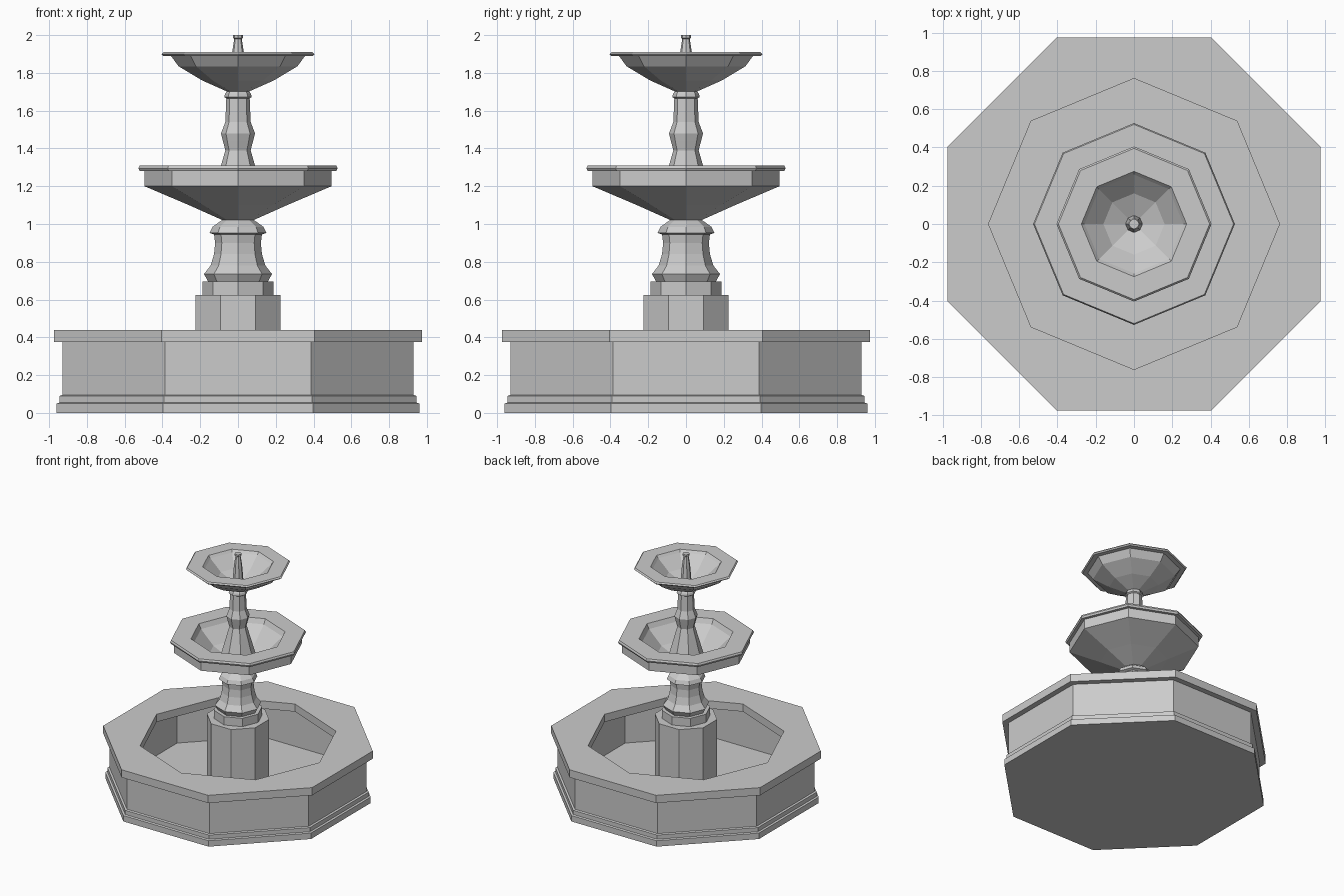
import bpy, bmesh
from math import cos, sin, pi

SIDES = 8
FLAT = 1 / cos(pi / SIDES)   # flat-to-flat half width -> corner radius


def lathe(name, profile):
    """Eight-sided turning. Profile points: (half width, z, flat_front).
    flat_front=1 turns the ring so that a flat faces each axis."""
    bm = bmesh.new()
    rings = []
    for r, z, flat in profile:
        rad = r * FLAT if flat else r
        turn = pi / SIDES if flat else 0
        rings.append([bm.verts.new((rad * cos(2 * pi * i / SIDES + turn),
                                    rad * sin(2 * pi * i / SIDES + turn), z))
                      for i in range(SIDES)])
    for a, b in zip(rings, rings[1:]):
        for i in range(SIDES):
            j = (i + 1) % SIDES
            bm.faces.new((a[i], a[j], b[j], b[i]))
    bm.faces.new(rings[0][::-1])
    bm.faces.new(rings[-1])
    bmesh.ops.recalc_face_normals(bm, faces=bm.faces)
    mesh = bpy.data.meshes.new(name)
    bm.to_mesh(mesh)
    bm.free()
    ob = bpy.data.objects.new(name, mesh)
    bpy.context.collection.objects.link(ob)
    return ob


def turned(points, flat=0):
    return [(r, z, flat) for r, z in points]


# Ground basin: stepped plinth, wall and coping; the coping opening is turned 22.5 degrees
lathe("basin",
      turned([(0.96, 0), (0.96, 0.05), (0.945, 0.055), (0.945, 0.09),
              (0.93, 0.095), (0.93, 0.375), (0.975, 0.375), (0.975, 0.44)], 1)
      + turned([(0.76, 0.44), (0.76, 0.375)])
      + turned([(0.80, 0.375), (0.80, 0.06)], 1))

# Pedestal block and its collar
lathe("pedestal", turned([(0.225, 0.05), (0.225, 0.625)], 1))
lathe("pedestal_collar", turned([(0.188, 0.62), (0.188, 0.695)]))

# Lower baluster
lathe("lower_baluster", turned([
    (0.155, 0.69), (0.18, 0.735), (0.145, 0.78), (0.127, 0.84), (0.121, 0.90),
    (0.127, 0.945), (0.15, 0.953), (0.135, 0.985), (0.10, 1.01), (0.07, 1.03)]))

# Lower bowl
lathe("lower_bowl", turned([
    (0.07, 1.015), (0.26, 1.10), (0.495, 1.20), (0.495, 1.28), (0.52, 1.28),
    (0.527, 1.295), (0.52, 1.31), (0.365, 1.31), (0.345, 1.27),
    (0.23, 1.16), (0.08, 1.09)]))

# Upper baluster, flaring down into the lower bowl
lathe("upper_baluster", turned([
    (0.15, 1.10), (0.09, 1.31), (0.067, 1.39), (0.08, 1.44), (0.09, 1.48),
    (0.067, 1.54), (0.062, 1.665), (0.073, 1.672), (0.068, 1.69),
    (0.05, 1.715)]))

# Upper bowl
lathe("upper_bowl", turned([
    (0.055, 1.70), (0.19, 1.76), (0.315, 1.835), (0.355, 1.89), (0.395, 1.89),
    (0.405, 1.90), (0.395, 1.91), (0.275, 1.91), (0.258, 1.89),
    (0.16, 1.80), (0.04, 1.745)]))

# Water spout
lathe("spout", turned([
    (0.045, 1.74), (0.031, 1.91), (0.02, 1.98), (0.027, 1.985), (0.027, 2.0)]))
